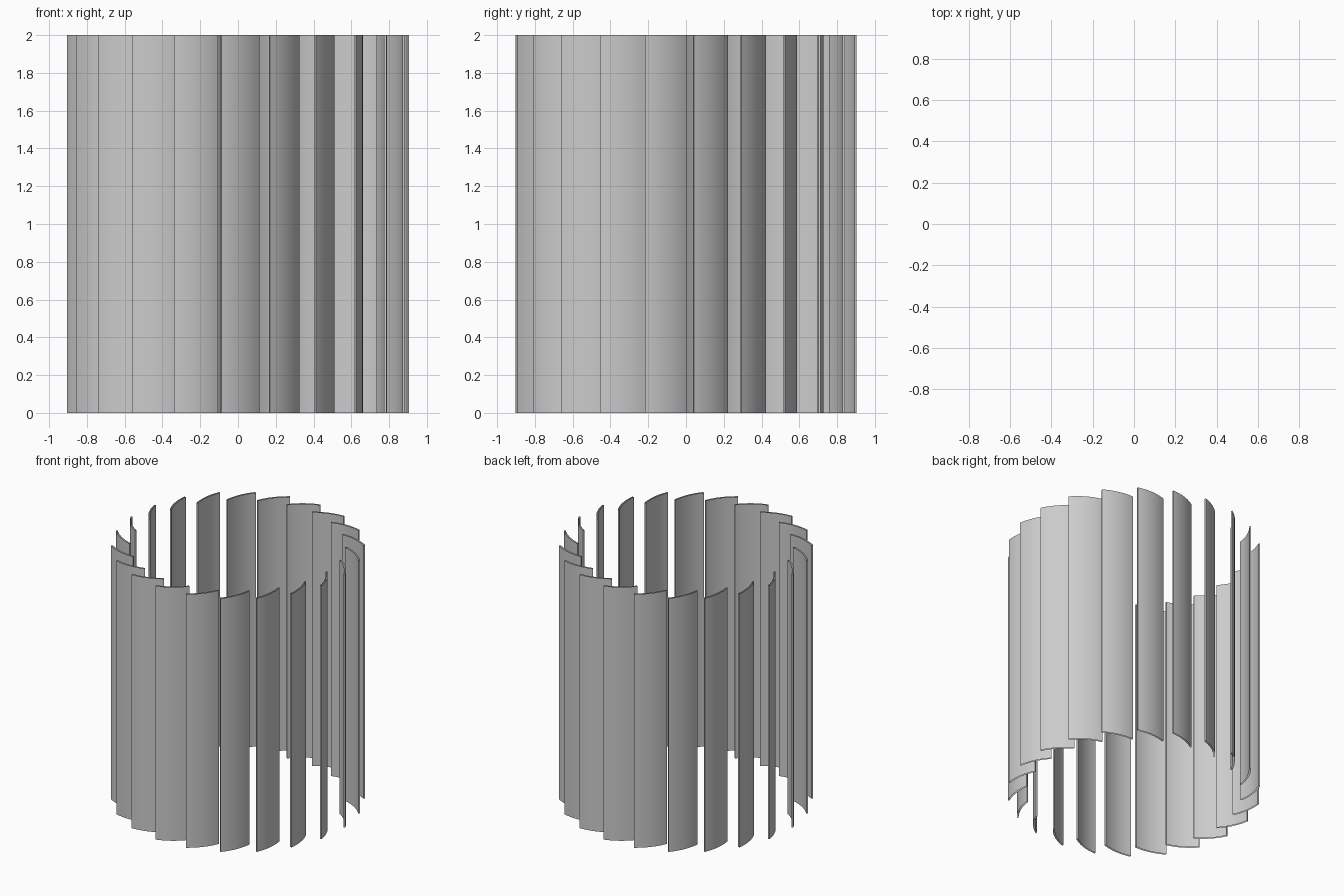
import bpy, math
from mathutils import Vector

if "Cube" in bpy.data.objects:
    bpy.data.objects.remove(bpy.data.objects["Cube"])

COUNT = 22                    # blades around the ring
STEP = 2 * math.pi / COUNT
HEIGHT = 2.0
R_OUT, R_IN = 0.902, 0.771    # radii of the outer and inner blade edges
SWEEP = math.radians(13.9)    # outer edge trails the inner edge by this angle
BEND = math.radians(34)       # total turn of the blade arc
HALF_T = 0.006                # half thickness
SEG = 12


def blade_section():
    """Closed counter-clockwise outline of one thin curved blade."""
    p = Vector((R_OUT * math.cos(-SWEEP), R_OUT * math.sin(-SWEEP)))
    q = Vector((R_IN, 0.0))
    chord = q - p
    n = Vector((chord.y, -chord.x)).normalized()     # points away from the hub
    rad = chord.length / (2 * math.sin(BEND / 2))
    centre = (p + q) / 2 - n * rad * math.cos(BEND / 2)
    u = chord.normalized()
    outer, inner = [], []
    for i in range(SEG + 1):
        a = -BEND / 2 + BEND * i / SEG
        d = n * math.cos(a) + u * math.sin(a)
        outer.append(centre + d * (rad + HALF_T))
        inner.append(centre + d * (rad - HALF_T))
    return outer + inner[::-1]


# one blade: thin vertical shell, open at top and bottom
loop = blade_section()
m = len(loop)
verts = [(v.x, v.y, z) for z in (0.0, HEIGHT) for v in loop]
faces = [(i, (i + 1) % m, (i + 1) % m + m, i + m) for i in range(m)]
mesh = bpy.data.meshes.new("blade")
mesh.from_pydata(verts, [], faces)
mesh.update()
mesh.shade_smooth()
mesh.set_sharp_from_angle(angle=math.radians(40))

# ring of identical blades
for k in range(COUNT):
    ob = bpy.data.objects.new(f"blade_{k + 1:02d}", mesh)
    ob.rotation_euler.z = k * STEP
    bpy.context.collection.objects.link(ob)
